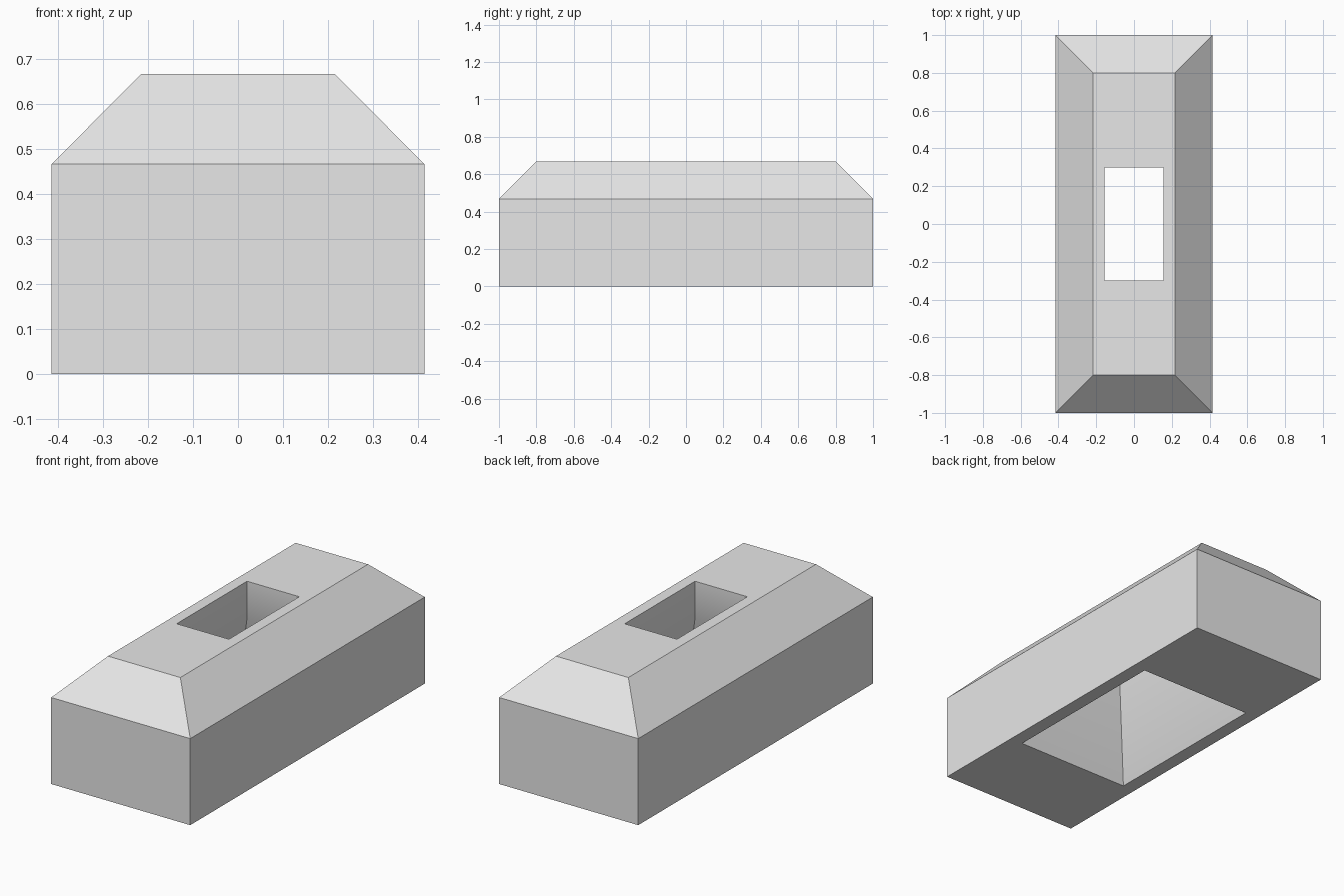
import bpy
import bmesh

cube = bpy.data.objects.get("Cube")
if cube:
    bpy.data.objects.remove(cube, do_unlink=True)

# Plain grey material
GREY = (0.8, 0.8, 0.8, 1.0)
mat = bpy.data.materials.new("light_grey")
mat.use_nodes = True
mat.diffuse_color = GREY
mat.node_tree.nodes["Principled BSDF"].inputs["Base Color"].default_value = GREY

# Rectangular sections (half width, half length, height), outside up then down the hole
SHOULDER, TOP = 0.467, 0.667
SECTIONS = [
    (0.415, 1.0, 0.0),         # outer base
    (0.415, 1.0, SHOULDER),    # start of chamfer
    (0.216, 0.8, TOP),         # end of chamfer
    (0.156, 0.3, TOP),         # hole mouth
    (0.156, 0.3, SHOULDER),    # end of straight shaft
    (0.34, 0.49, 0.0),         # flared hole at the base
]

bm = bmesh.new()
rings = [[bm.verts.new((sx * w, sy * l, z))
          for sx, sy in ((-1, -1), (1, -1), (1, 1), (-1, 1))]
         for w, l, z in SECTIONS]

# Join each section to the next, closing the underside back to the first
for low, high in zip(rings, rings[1:] + rings[:1]):
    for i in range(4):
        j = (i + 1) % 4
        bm.faces.new((low[i], low[j], high[j], high[i]))
bmesh.ops.recalc_face_normals(bm, faces=bm.faces)

mesh = bpy.data.meshes.new("chamfered_block")
bm.to_mesh(mesh)
bm.free()
mesh.materials.append(mat)
block = bpy.data.objects.new("chamfered_block", mesh)
bpy.context.collection.objects.link(block)

# Soft shading where the shaft turns into the flare, crisp edges elsewhere
bpy.ops.object.select_all(action="DESELECT")
block.select_set(True)
bpy.context.view_layer.objects.active = block
bpy.ops.object.shade_smooth_by_angle()
